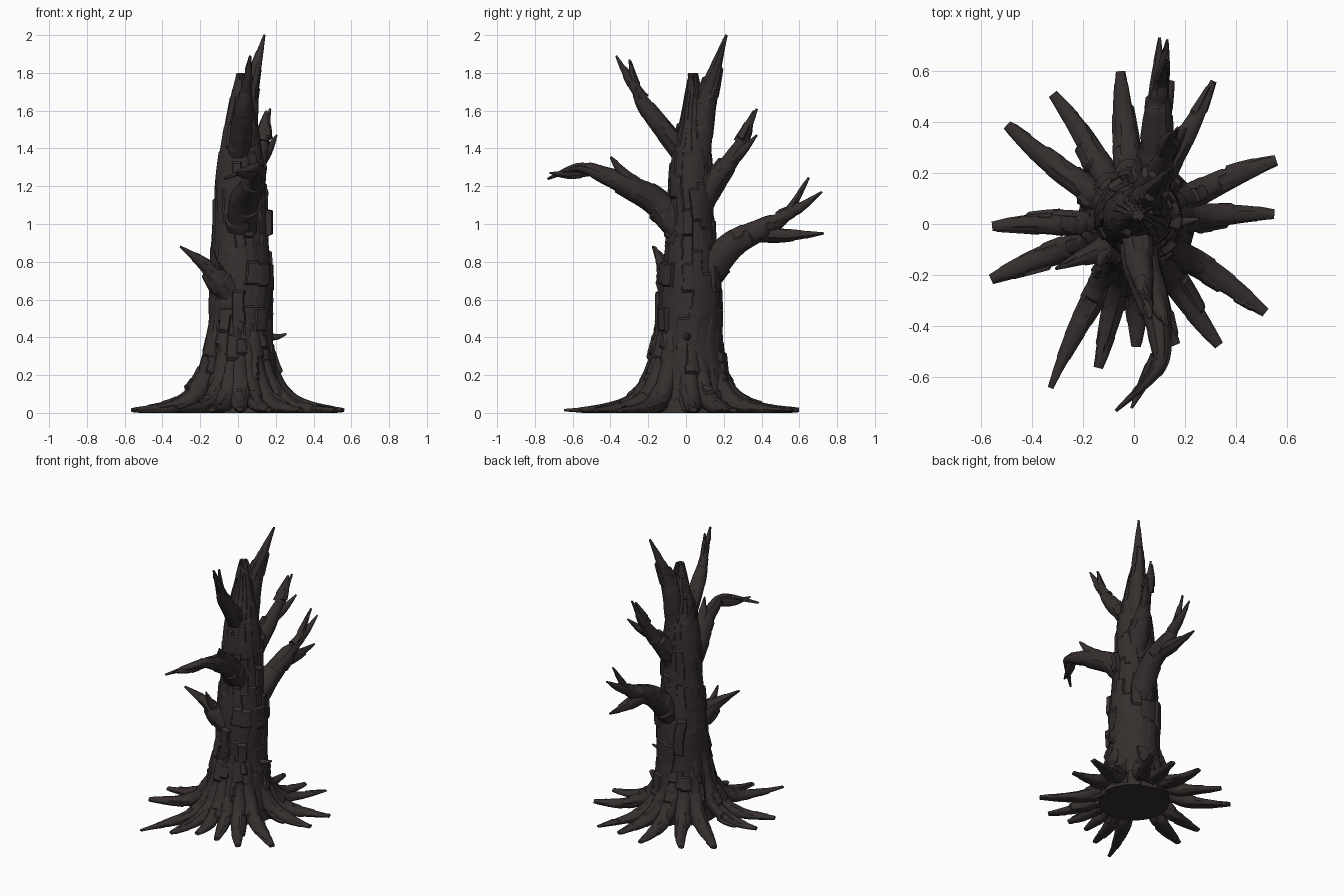
import bpy, math, random
from mathutils import Vector

if "Cube" in bpy.data.objects:
    bpy.data.objects.remove(bpy.data.objects["Cube"])

random.seed(7)
TAU = math.tau
bark = bpy.data.materials.new("dark_bark")
bark.diffuse_color = (0.036, 0.028, 0.027, 1)
bark.use_nodes = True
bark.node_tree.nodes["Principled BSDF"].inputs["Base Color"].default_value = bark.diffuse_color
cells = {}


def rnd(*key):
    return cells.setdefault(key, random.random())


def spline(pts, step):
    """Catmull-Rom resampling of tuples (x, y, z, rx, ry)."""
    out = []
    for i in range(len(pts) - 1):
        p0, p1, p2, p3 = (pts[max(i - 1, 0)], pts[i], pts[i + 1], pts[min(i + 2, len(pts) - 1)])
        n = max(2, math.ceil(math.dist(p1[:3], p2[:3]) / step))
        for k in range(n):
            t = k / n
            out.append([0.5 * (2 * b + (c - a) * t + (2 * a - 5 * b + 4 * c - d) * t * t
                               + (3 * b - a - 3 * c + d) * t ** 3)
                        for a, b, c, d in zip(p0, p1, p2, p3)])
    out.append(list(pts[-1]))
    return out


def tube(name, pts, sides=34, step=.011, cols=6, plate=.14, amp=.011, upright=False):
    """Tapered limb covered in staggered, slightly peeling bark plates."""
    rings = spline(pts, step)
    span = Vector(rings[-1][:3]) - Vector(rings[0][:3])
    ref = Vector((1, 0, 0)) if upright else Vector((-span.y, span.x, 0)).normalized()
    verts, faces, run = [], [], 0
    for i, ring in enumerate(rings):
        c = Vector(ring[:3])
        a, b = rings[max(i - 1, 0)], rings[min(i + 1, len(rings) - 1)]
        d = Vector((0, 0, 1)) if upright else (Vector(b[:3]) - Vector(a[:3])).normalized()
        u = (ref - d * ref.dot(d)).normalized()
        v = d.cross(u)
        if i:
            run += (c - Vector(rings[i - 1][:3])).length
        rx, ry = max(ring[3], .003), max(ring[4], .003)
        for j in range(sides):
            ang = TAU * j / sides
            f = j / sides * cols + .25 * math.sin(run * 6) + .12 * math.sin(run * 17 + ang * 2)
            col = math.floor(f) % cols
            q = run / (plate * (.6 + .8 * rnd(name, col))) + rnd(name, col, 'o') * 5
            row = math.floor(q)
            h = rnd(name, col, row)
            off = .8 * (h - .5) + .4 * (q - row) * h   # plate height and peel
            if h > .9:
                off += .6                              # loose flake
            k = amp * min(1, min(rx, ry) / .04)
            if upright:
                k *= 1 + .5 * math.cos(ang)            # rougher on the right side
            p = c + u * (math.cos(ang) * (rx + k * off)) + v * (math.sin(ang) * (ry + k * off))
            p.z = max(p.z, 0)
            verts.append(p)
    n = sides
    for i in range(len(rings) - 1):
        for j in range(n):
            j2 = (j + 1) % n
            faces.append((i * n + j, i * n + j2, (i + 1) * n + j2, (i + 1) * n + j))
    faces.append(tuple(range(n))[::-1])
    faces.append(tuple(range(len(verts) - n, len(verts))))
    me = bpy.data.meshes.new(name)
    me.from_pydata(verts, [], faces)
    me.materials.append(bark)
    bpy.context.collection.objects.link(bpy.data.objects.new(name, me))


def limb(name, r0, *path):
    """Branch through a few points, thinning slowly and then to a point."""
    m = len(path) - 1
    radii = [max(.006, r0 * (1 - (i / m) ** 1.7)) for i in range(m + 1)]
    tube(name, [(*p, r, r) for p, r in zip(path, radii)])


def twig(name, r0, a, b):
    """Short splinter from a to b with a slight bow."""
    a, b = Vector(a), Vector(b)
    mid = (a + b) / 2 - Vector((0, 0, .012))
    tube(name, [(*p, r, r) for p, r in ((a, r0), (mid, r0 * .7), (b, .005))], 24, .01, 5)


# Trunk: height, half width, half depth
outline = [(0, .235, .235), (.08, .22, .22), (.2, .195, .2), (.4, .17, .17), (.65, .167, .162),
           (1, .142, .122), (1.2, .136, .118), (1.4, .11, .098), (1.6, .07, .052), (1.8, .022, .018)]
tube("trunk", [(.015, .015 + .012 * z, z, w, d) for z, w, d in outline],
     150, .0105, 17, .19, .016, True)

# Main broken top
limb("top_spike", .07, (.03, .05, 1.25), (.04, .085, 1.52), (.06, .115, 1.68),
     (.1, .165, 1.85), (.14, .215, 2))

# Branches
limb("upper_front_branch", .066, (.01, .03, 1.3), (.01, -.04, 1.4), (.03, -.2, 1.6),
     (.045, -.26, 1.71), (.06, -.3, 1.87))
limb("long_front_branch", .078, (.02, 0, .94), (.03, -.15, 1.11), (.075, -.3, 1.2),
     (.1, -.43, 1.255), (.09, -.57, 1.3), (-.07, -.73, 1.24))
limb("upper_back_branch", .07, (.04, .06, 1.06), (.07, .13, 1.19), (.1, .21, 1.3),
     (.135, .3, 1.45), (.17, .375, 1.61))
limb("low_back_branch", .085, (.04, .06, .66), (.06, .16, .8), (.08, .26, .9),
     (.09, .42, .985), (.1, .53, 1.05), (.13, .65, 1.245))
limb("left_stub", .072, (-.02, -.05, .6), (-.1, -.09, .7), (-.17, -.12, .78), (-.305, -.175, .88))

# Forks and splinters
twig("upper_front_fork", .034, (.035, -.23, 1.66), (.065, -.37, 1.89))
twig("long_front_fork", .03, (.09, -.52, 1.285), (-.01, -.72, 1.27))
twig("long_front_spike", .042, (.07, -.26, 1.2), (.13, -.4, 1.355))
twig("upper_back_fork", .036, (.1, .21, 1.31), (.205, .375, 1.47))
twig("upper_back_stub", .042, (.13, .29, 1.43), (.15, .36, 1.6))
twig("low_back_fork", .046, (.08, .34, .95), (.1, .73, .95))
twig("low_back_twig", .034, (.1, .49, 1.03), (.13, .72, 1.17))
twig("left_stub_twig", .03, (-.11, -.1, .74), (-.14, -.165, .88))
twig("right_splinter", .022, (.15, 0, .41), (.255, .02, .418))

# Flared roots: compass angle and reach of each
angles = [95, 76, 61, 24, 4, -34, -55, -71, -89, -104, -117, -159, -179, 142, 122]
reach = [.6, .58, .64, .61, .55, .62, .58, .5, .48, .58, .72, .6, .555, .63, .6]
for i, (deg, R) in enumerate(zip(angles, reach)):
    pts = []
    for k in range(9):
        t = k / 8
        r = .08 + (R - .08) * t
        z = .014 + .55 * math.exp(-(r - .08) / .084)
        w = .056 - .038 * t ** 2
        if R > .63:
            w *= 1 - .4 * t ** 2                       # the longest roots end thin
        a = math.radians(deg) + .08 * (rnd('bend', i) - .5) * math.sin(math.pi * t)
        pts.append((r * math.cos(a), r * math.sin(a), z, w, w * (1.1 - .5 * t)))
    tube(f"root_{i + 1}", pts, 34, .012, 6, .12, .013)

# Smooth faces, crisp bark edges
bpy.ops.object.select_all(action='SELECT')
bpy.context.view_layer.objects.active = bpy.data.objects["trunk"]
bpy.ops.object.shade_smooth_by_angle(angle=math.radians(35))
